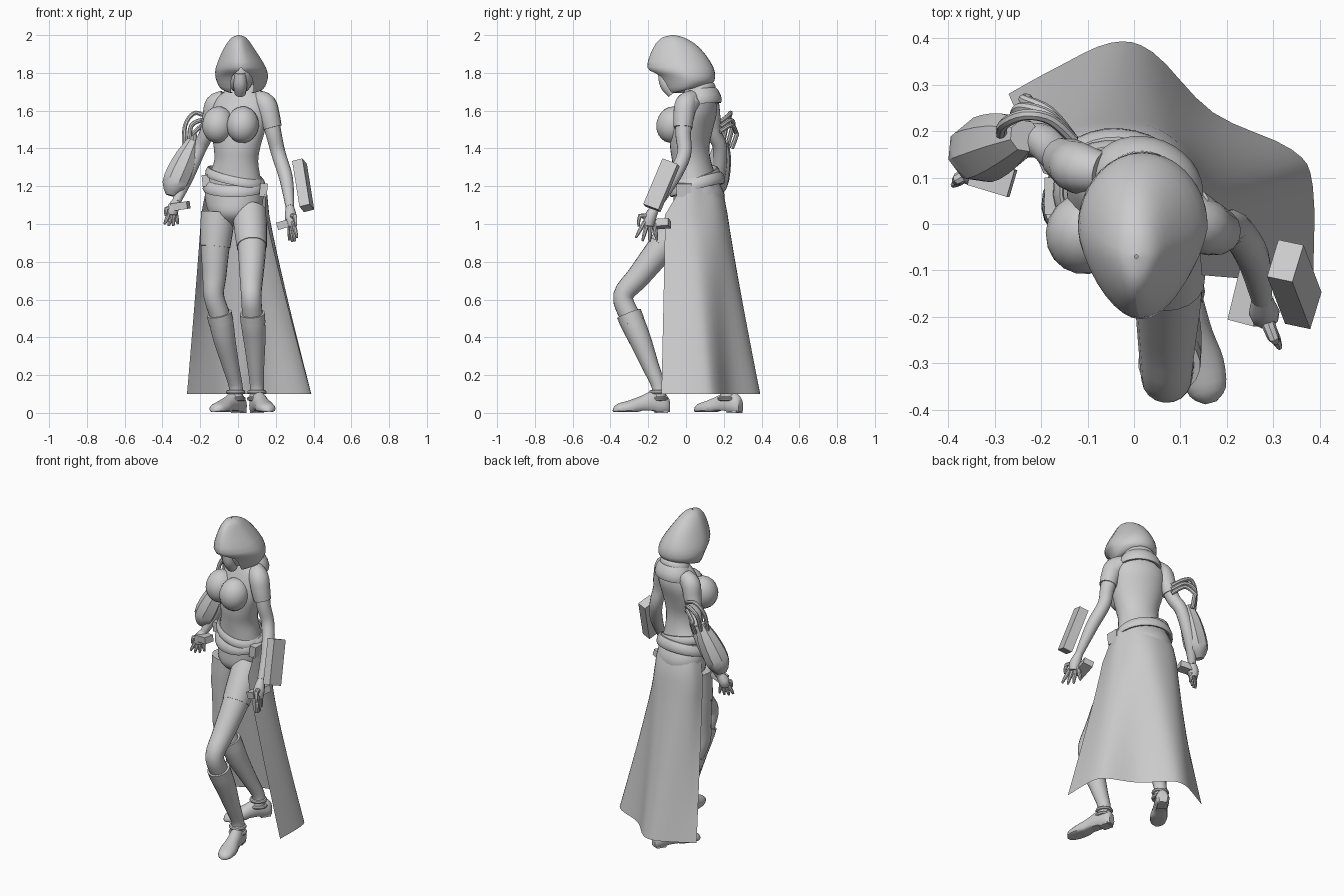
import bpy, math
from mathutils import Vector, Matrix

old = bpy.data.objects.get("Cube")
if old:
    bpy.data.objects.remove(old, do_unlink=True)

grey = bpy.data.materials.new("plain_grey")
grey.use_nodes = True
grey.diffuse_color = (0.6, 0.6, 0.6, 1)
grey.node_tree.nodes["Principled BSDF"].inputs["Base Color"].default_value = (0.6, 0.6, 0.6, 1)


def add(name, verts, faces, sharp=40):
    me = bpy.data.meshes.new(name)
    me.from_pydata([tuple(v) for v in verts], [], faces)
    me.validate()
    me.materials.append(grey)
    me.shade_smooth()
    me.set_sharp_from_angle(angle=math.radians(sharp))
    ob = bpy.data.objects.new(name, me)
    bpy.context.collection.objects.link(ob)
    return ob


def bridge(name, rings, wrap=True, caps=True, loop=False, sharp=40):
    """Skin a list of equal rings of points."""
    n, m = len(rings[0]), len(rings)
    verts = [v for r in rings for v in r]
    faces = []
    for j in range(m if loop else m - 1):
        k = (j + 1) % m
        for i in range(n if wrap else n - 1):
            h = (i + 1) % n
            faces.append((j * n + i, j * n + h, k * n + h, k * n + i))
    if caps and not loop:
        faces.append(tuple(range(n))[::-1])
        faces.append(tuple((m - 1) * n + i for i in range(n)))
    return add(name, verts, faces, sharp)


def spline(pts, loop=False, steps=4):
    """Catmull-Rom through points of any dimension."""
    pts = [Vector(p) for p in pts]
    n, out = len(pts), []
    pick = (lambda i: pts[i % n]) if loop else (lambda i: pts[min(max(i, 0), n - 1)])
    for i in range(n if loop else n - 1):
        a, b, c, d = (pick(i + k) for k in (-1, 0, 1, 2))
        for s in range(steps):
            t = s / steps
            out.append(0.5 * (2 * b + (c - a) * t + (2 * a - 5 * b + 4 * c - d) * t * t
                              + (3 * b - a - 3 * c + d) * t ** 3))
    return out if loop else out + [pts[-1]]


def sweep(name, pts, n=14, loop=False, steps=4):
    """Round tube through (x, y, z, radius) points."""
    path = spline(pts, loop, steps)
    pos = [p.to_3d() for p in path]
    m, rings = len(pos), []
    q, last = None, None
    for i in range(m):
        a = pos[(i - 1) % m] if loop else pos[max(i - 1, 0)]
        b = pos[(i + 1) % m] if loop else pos[min(i + 1, m - 1)]
        t = (b - a).normalized()
        q = t.to_track_quat('Z', 'Y') if q is None else last.rotation_difference(t) @ q
        last = t
        rings.append([pos[i] + q @ Vector((math.cos(w), math.sin(w), 0)) * path[i][3]
                      for w in (math.tau * k / n for k in range(n))])
    return bridge(name, rings, loop=loop)


def ellipsoid(name, c, r, turn=Matrix.Identity(3)):
    rings = []
    for j in range(1, 12):
        t = math.pi * j / 12
        rings.append([Vector(c) + turn @ Vector((
            r[0] * math.sin(t) * math.cos(a), r[1] * math.sin(t) * math.sin(a), -r[2] * math.cos(t)))
            for a in (math.tau * k / 18 for k in range(18))])
    return bridge(name, rings)


def box(name, c, size, up=(0, 0, 1), side=(0, 1, 0)):
    w = Vector(up).normalized()
    v = (Vector(side) - w * w.dot(Vector(side))).normalized()
    u = v.cross(w)
    sq = [(-1, -1), (1, -1), (1, 1), (-1, 1)]
    rings = [[Vector(c) + (u * size[0] * a + v * size[1] * b + w * size[2] * s) / 2
              for a, b in sq] for s in (-1, 1)]
    return bridge(name, rings)


# Torso: stacked ellipses (cx, cy, z, rx, ry), turned toward the right
yaw = Matrix.Rotation(math.radians(-22), 3, 'Z')
body = spline([(-.02, .06, .99, .04, .05), (-.02, .06, 1.05, .13, .12), (-.02, .07, 1.15, .16, .13),
               (-.02, .05, 1.24, .145, .11), (-.01, .03, 1.33, .12, .1), (-.005, .02, 1.41, .128, .1),
               (0, .03, 1.5, .15, .105), (.01, .05, 1.59, .155, .105), (.015, .06, 1.66, .14, .085),
               (.02, .06, 1.71, .08, .06)])
bridge("torso", [[Vector((p[0], p[1], p[2])) + yaw @ Vector((p[3] * math.cos(a), p[4] * math.sin(a), 0))
                  for a in (math.tau * k / 28 for k in range(28))] for p in body])
for name, x, y in (("right_bust", -.105, -.02), ("left_bust", .025, -.07)):
    ellipsoid(name, (x, y, 1.525), (.085, .088, .098), yaw @ Matrix.Rotation(-.25, 3, 'X'))
sweep("neck", [(.02, .06, 1.66, .055), (.02, .03, 1.74, .048), (.015, 0, 1.82, .05)])


# Cowl and belts: flat bands around the body
def band(name, c, rx, ry, thick, tall, tilt_x=0, tilt_y=0, flare=0):
    rings = []
    for k in range(32):
        a = math.tau * k / 32
        ring = []
        for b in (math.tau * j / 10 for j in range(10)):
            off = thick * math.cos(b) - flare * math.sin(b)
            p = yaw @ Vector(((rx + off) * math.cos(a), (ry + off) * math.sin(a), 0))
            p.z = tilt_x * math.cos(a) + tilt_y * math.sin(a) + tall * math.sin(b)
            ring.append(Vector(c) + p)
        rings.append(ring)
    bridge(name, rings, loop=True)


band("cowl", (.025, .08, 1.675), .1, .08, .02, .045, 0, .012, .018)
band("cowl_fold", (.025, .075, 1.72), .075, .06, .018, .025, 0, .015, .01)
band("upper_belt", (-.02, .05, 1.25), .147, .115, .01, .024, -.035, .012, .006)
band("lower_belt", (-.02, .06, 1.21), .155, .126, .014, .032, -.01, .035, .008)
box("left_pouch", (.135, -.01, 1.18), (.04, .08, .07), (.1, 0, 1))
box("right_pouch", (-.17, .06, 1.23), (.04, .08, .06), (-.1, 0, 1))

# Hood: egg-shaped rows with a pointed brow and an open lower front
hood = spline([(.005, -.07, 2, .004, .004, 0, 0), (.005, -.067, 1.985, .04, .062, 0, 0),
               (.005, -.05, 1.93, .08, .125, 0, 0), (.015, -.03, 1.83, .132, .175, 0, 0),
               (.02, .0, 1.77, .138, .15, .5, .012), (.022, .0, 1.715, .113, .105, .7, -.02),
               (.022, .0, 1.71, .08, .075, .8, -.02)], steps=3)
rows = []
for cx, cy, z, w, d, gap, lift in hood:
    gap = max(gap, 0)
    row = []
    for k in range(33):
        a = gap + (math.tau - 2 * gap) * k / 32
        front = max(0, math.cos(a))
        row.append((cx - w * math.sin(a) * (1 - .25 * front), cy - d * math.cos(a),
                    z + lift * math.cos(a)))
    rows.append(row)
bridge("hood", rows, wrap=False, caps=False, sharp=50)
ellipsoid("face", (.012, -.035, 1.8), (.075, .1, .11))
sweep("mask", [(.012, -.12, 1.8, .03), (.012, -.105, 1.74, .036), (.012, -.07, 1.69, .03)], 10)

# Skirt: open at the front, flaring to a long hem
top = [(-.165, .08), (-.145, .14), (-.09, .17), (.0, .17), (.08, .14), (.125, .08), (.15, .03), (.14, -.03)]
hip = [(-.195, .11), (-.172, .175), (-.1, .215), (.02, .215), (.1, .17), (.15, .08), (.165, 0), (.145, -.11)]
hem = [(-.27, .28), (-.17, .335), (-.05, .39), (.04, .37), (.17, .24), (.34, .16), (.385, .08), (.385, -.13)]
rows = [spline([(*p, 1.2) for p in top]),
        spline([((a[0] + b[0]) / 2, (a[1] + b[1]) / 2 + .008, 1.13) for a, b in zip(top, hip)])]
for k in range(13):
    t = k / 12
    rows.append(spline([(*Vector(a).lerp(Vector(b), t ** 1.08), 1.05 - .95 * t) for a, b in zip(hip, hem)]))
bridge("skirt", rows, wrap=False, caps=False, sharp=60)


# Legs: thigh, short sleeve of cloth, boot with cuff, shoe
def leg(side, hip, thigh, knee, cuff, calf, ankle, heel, toe):
    hip, thigh, knee, cuff, calf, ankle = map(Vector, (hip, thigh, knee, cuff, calf, ankle))
    sweep(side + "_leg", [(*hip, .088), (*thigh, .076), (*thigh.lerp(knee, .6), .063), (*knee, .054),
                          (*cuff, .054), (*calf, .05)], 18)
    sweep(side + "_shorts", [(*hip, .091), (*hip.lerp(thigh, .5), .087), (*thigh, .08)], 18)
    sweep(side + "_boot", [(*cuff, .064), (*cuff.lerp(calf, .4), .064), (*calf, .058),
                           (*calf.lerp(ankle, .55), .045), (*ankle, .037), (*(ankle - Vector((0, 0, .06))), .04)], 18)
    sweep(side + "_boot_cuff", [(*(cuff + (knee - cuff) * .15), .067), (*cuff.lerp(calf, .25), .066)], 18)
    for z, r in ((.11, .04), (.075, .042)):
        ring = [(ankle.x + r * math.cos(a), ankle.y + r * math.sin(a), z, .011)
                for a in (math.tau * k / 8 for k in range(8))]
        sweep(side + "_ankle_strap", ring, 8, True, 2)
    h, t = Vector((*heel, 0)), Vector((*toe, 0))
    across = (t - h).normalized().cross(Vector((0, 0, 1)))
    rings = []
    for s, w, hi in spline([(0, .024, .075), (.08, .038, .1), (.3, .04, .115), (.5, .042, .09),
                            (.72, .05, .066), (.92, .04, .048), (1, .012, .025)], steps=3):
        lo = .012 if .3 < s < .55 else .006
        rings.append([h.lerp(t, s) + across * w * math.cos(a)
                      + Vector((0, 0, max(lo, lo + (hi - lo) * (.35 + .65 * math.sin(a)))))
                      for a in (math.tau * k / 16 for k in range(16))])
    bridge(side + "_shoe", rings, sharp=45)
    box(side + "_heel", h.lerp(t, .14) + Vector((0, 0, .015)), (.06, .06, .03), side=t - h)


leg("left", (.06, .02, 1.06), (.073, -.125, .88), (.07, -.332, .62), (.077, -.297, .51), (.088, -.24, .38),
    (.1, -.145, .14), (.09, -.09), (.165, -.385))
leg("right", (-.105, .05, 1.06), (-.12, .04, .88), (-.128, .03, .62), (-.095, .06, .51), (-.07, .11, .38),
    (-.012, .22, .14), (.025, .29), (-.13, .05))


# Hands: palm and spread digits fanned about the palm
def hand(side, wrist, palm, tip, fan):
    wrist, palm, tip, fan = map(Vector, (wrist, palm, tip, fan))
    sweep(side + "_palm", [(*wrist, .022), (*palm, .033), (*palm.lerp(tip, .35), .026)], 10)
    for k in range(4):
        o = fan * (k - 1.5)
        a = palm.lerp(tip, .2) + o * .55
        b = tip + o * 1.25 + (palm - tip) * .1 * abs(k - 1.5)
        sweep(side + "_finger", [(*a, .012), (*a.lerp(b, .6), .011), (*b, .006)], 8, steps=2)
    a = palm - fan * 1.2
    sweep(side + "_thumb", [(*palm, .016), (*(a - fan * .6), .013), (*(a.lerp(tip, .4) - fan), .007)], 8, steps=2)


hand("left", (.275, -.16, 1.09), (.28, -.19, 1.035), (.295, -.213, .9), (-.011, .03, -.004))
hand("right", (-.325, .13, 1.12), (-.345, .115, 1.08), (-.355, .1, .985), (.019, .01, 0))

# Arms with short sleeves
sweep("left_arm", [(.12, .03, 1.65, .05), (.158, 0, 1.6, .05), (.188, -.015, 1.48, .042), (.215, -.01, 1.37, .038),
                   (.255, -.07, 1.24, .036), (.275, -.16, 1.09, .023)])
sweep("left_sleeve", [(.1, .035, 1.665, .045), (.145, .0, 1.635, .058), (.166, -.012, 1.57, .056),
                      (.182, -.016, 1.51, .05)])
sweep("right_arm", [(-.08, .11, 1.65, .05), (-.125, .125, 1.6, .048), (-.165, .15, 1.48, .04),
                    (-.205, .18, 1.4, .038), (-.27, .17, 1.25, .036), (-.325, .13, 1.12, .023)])
sweep("right_sleeve", [(-.07, .11, 1.665, .045), (-.118, .12, 1.635, .055), (-.135, .13, 1.57, .053),
                       (-.153, .14, 1.51, .047)])

# Right gauntlet with looping hoses
sweep("gauntlet", [(-.235, .19, 1.44, .035), (-.27, .18, 1.36, .06), (-.31, .165, 1.27, .072),
                   (-.34, .155, 1.2, .066), (-.355, .15, 1.15, .03)], 8, steps=2)
for k in range(3):
    d = .026 * k
    sweep("hose", [(-.13, .18, 1.54 - d, .012), (-.18, .225 + d * .3, 1.575 - d, .012),
                   (-.235, .235 + d * .6, 1.585 - d * 2, .012), (-.28 + d, .215 + d, 1.52 - d, .012),
                   (-.285 + d, .19 + d, 1.4, .012)], 8)
box("right_wrist_plate", (-.305, .1, 1.095), (.09, .06, .04), (-.15, 0, 1), (.3, 1, 0))

# Left forearm block and hand device
box("forearm_block", (.345, -.13, 1.205), (.057, .088, .265), (-.04, .105, .25), (.022, .08, -.02))
box("left_hand_device", (.25, -.15, 1.0), (.06, .13, .04), (-.3, 0, 1), (.25, 1, .05))
